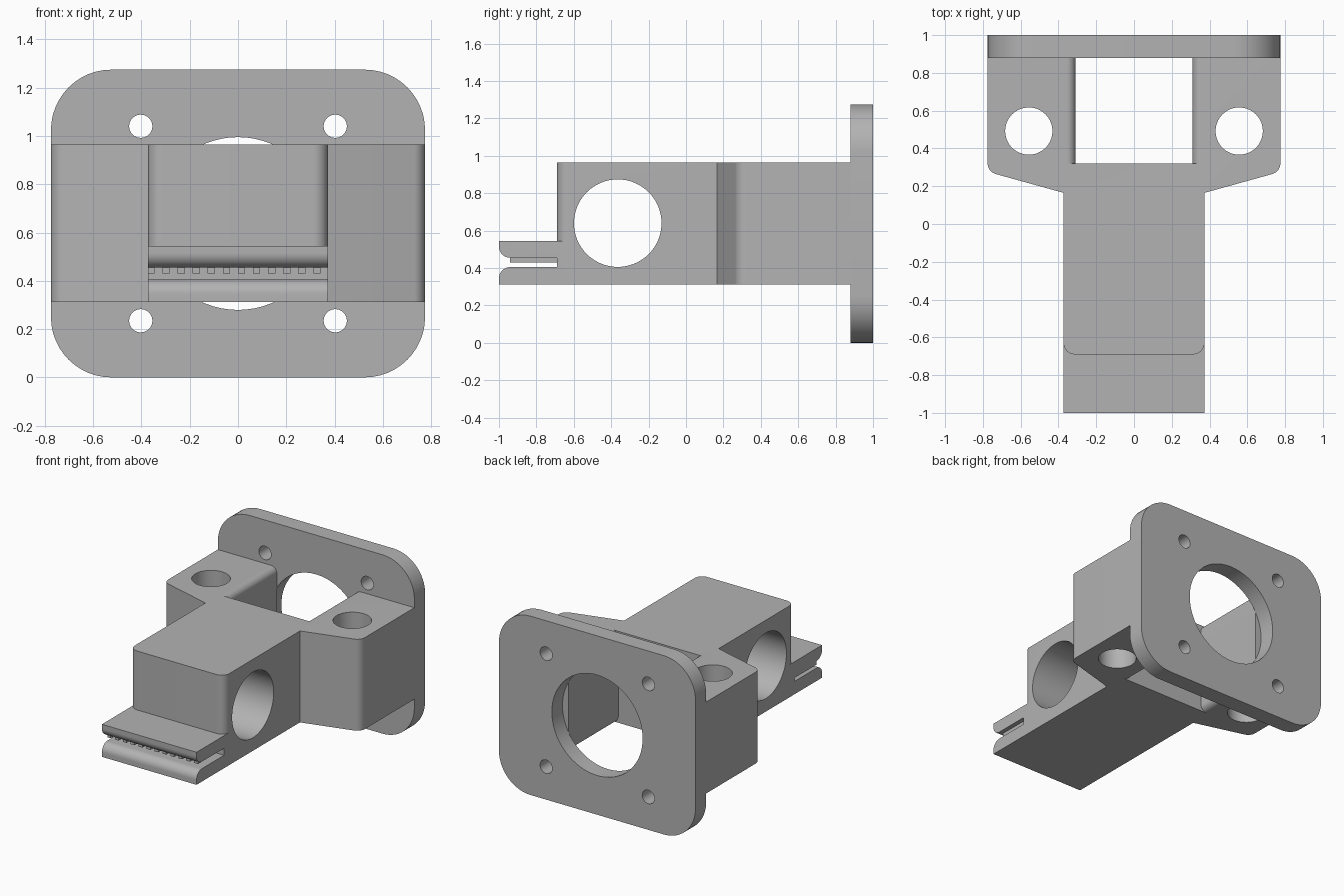
import bpy, bmesh
from math import cos, sin, radians

cube = bpy.data.objects.get("Cube")
if cube:
    bpy.data.objects.remove(cube, do_unlink=True)

grey = bpy.data.materials.new("plain grey")
grey.use_nodes = True
grey.diffuse_color = (0.45, 0.45, 0.45, 1)
grey.node_tree.nodes["Principled BSDF"].inputs["Base Color"].default_value = grey.diffuse_color


def arc(cu, cv, r, start, end, steps=12):
    angles = [radians(start + (end - start) * i / steps) for i in range(steps + 1)]
    return [(cu + r * cos(a), cv + r * sin(a)) for a in angles]


def circle(cu, cv, r):
    return arc(cu, cv, r, 0, 360, 64)[:-1]


def rect(u0, v0, u1, v1):
    return [(u0, v0), (u1, v0), (u1, v1), (u0, v1)]


def mirrored(half):
    return half + [(-u, v) for u, v in reversed(half)]


def prism(name, profile, axis, lo, hi):
    """Extrude a flat profile along one axis."""
    place = {"x": lambda u, v, t: (t, u, v),
             "y": lambda u, v, t: (u, t, v),
             "z": lambda u, v, t: (u, v, t)}[axis]
    bm = bmesh.new()
    rings = [[bm.verts.new(place(u, v, t)) for u, v in profile] for t in (lo, hi)]
    n = len(profile)
    for ring in rings:
        bm.faces.new(ring)
    for i in range(n):
        j = (i + 1) % n
        bm.faces.new((rings[0][i], rings[0][j], rings[1][j], rings[1][i]))
    bmesh.ops.recalc_face_normals(bm, faces=bm.faces)
    mesh = bpy.data.meshes.new(name)
    bm.to_mesh(mesh)
    bm.free()
    mesh.materials.append(grey)
    obj = bpy.data.objects.new(name, mesh)
    bpy.context.collection.objects.link(obj)
    return obj


def activate(obj):
    bpy.ops.object.select_all(action="DESELECT")
    obj.select_set(True)
    bpy.context.view_layer.objects.active = obj


def combine(target, tool, operation="DIFFERENCE"):
    tool.hide_render = True
    mod = target.modifiers.new(tool.name, "BOOLEAN")
    mod.operation, mod.object, mod.solver = operation, tool, "EXACT"
    activate(target)
    bpy.ops.object.modifier_apply(modifier=mod.name)
    bpy.data.objects.remove(tool, do_unlink=True)


BOTTOM, TOP, BACK = 0.313, 0.965, 0.88
HALF = 0.373
MID = 0.6375

# Rounded mounting plate with motor opening and screw holes
R = 0.25
right_half = arc(0.775 - R, R, R, -90, 0) + arc(0.775 - R, 1.275 - R, R, 0, 90)
plate = prism("mounting_plate", mirrored(right_half), "y", BACK, 1.0)
combine(plate, prism("motor_opening", circle(0, MID, 0.358), "y", 0.8, 1.1))
for x in (-0.403, 0.403):
    for z in (MID - 0.403, MID + 0.403):
        combine(plate, prism("screw_hole", circle(x, z, 0.048), "y", 0.8, 1.1))

# Arm with two ears
half = arc(HALF - 0.06, -0.63, 0.06, -90, 0)
half += [(HALF, 0.165)]
half += arc(0.715, 0.322, 0.06, -74, 0)
half += [(0.775, BACK)]
body = prism("arm_body", mirrored(half), "z", BOTTOM, TOP)

# Belt clamp tongue with a slot and rounded lips
tongue = [(-0.62, BOTTOM), (-1, BOTTOM)]
tongue += arc(-0.94, 0.345, 0.06, 180, 90)
tongue += [(-0.69, 0.405), (-0.69, 0.455)]
tongue += arc(-0.94, 0.515, 0.06, 270, 180)
tongue += [(-1, 0.545), (-0.62, 0.545)]
combine(body, prism("clamp_tongue", tongue, "x", -HALF, HALF), "UNION")

# Pocket with edges flared at top and bottom
F = 0.045
flare = [(0.31 + F, BOTTOM - 0.1)]
flare += arc(0.31 + F, BOTTOM + F, F, 270, 180)
flare += arc(0.31 + F, TOP - F, F, 180, 90)
flare += [(0.31 + F, TOP + 0.1)]
combine(body, prism("pocket", mirrored(flare), "y", 0.32, 0.95))

# Cross bore and vertical ear holes
combine(body, prism("cross_bore", circle(-0.365, 0.64, 0.234), "x", -0.6, 0.6))
for x in (-0.557, 0.557):
    combine(body, prism("ear_hole", circle(x, 0.492, 0.125), "z", 0.1, 1.2))

# Belt teeth hanging under the upper lip
teeth = []
for i in range(12):
    x = 0.327 - 0.0625 * i
    teeth.append(prism("belt_tooth", rect(max(x - 0.015, -HALF), 0.43, x + 0.015, 0.457),
                       "y", -0.94, -0.688))

# Smooth curved walls, keep edges crisp
for obj in (plate, body):
    activate(obj)
    bpy.ops.object.shade_smooth_by_angle(angle=radians(25))
